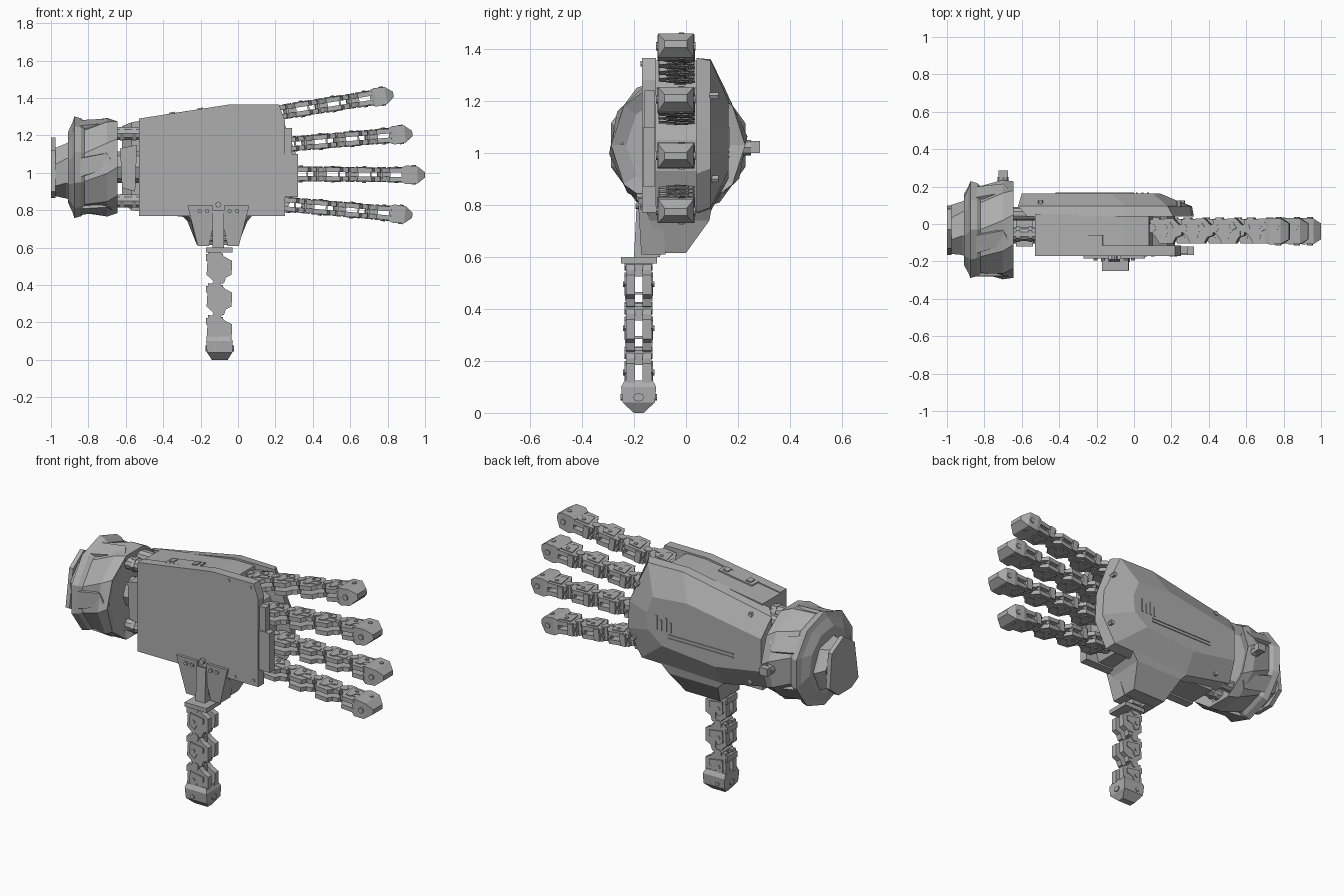
import bpy, bmesh
from math import cos, sin, pi, radians
from mathutils import Vector, Matrix

cube = bpy.data.objects.get("Cube")
if cube:
    bpy.data.objects.remove(cube, do_unlink=True)

GREY = (0.42, 0.42, 0.42, 1)
metal = bpy.data.materials.new("grey metal")
metal.use_nodes = True
metal.diffuse_color = GREY
metal.node_tree.nodes["Principled BSDF"].inputs["Base Color"].default_value = GREY


# ---- helpers: each adds a closed shape to a bmesh ----
def loft(bm, sections):
    rings = [[bm.verts.new(p) for p in s] for s in sections]
    n = len(rings[0])
    for a, b in zip(rings, rings[1:]):
        for i in range(n):
            j = (i + 1) % n
            bm.faces.new((a[i], a[j], b[j], b[i]))
    bm.faces.new(rings[0])
    bm.faces.new(rings[-1])


def place(p, q, d, axis):
    return {"x": (d, p, q), "y": (p, d, q), "z": (p, q, d)}[axis]


def prism(bm, pts, axis, lo, hi):
    loft(bm, [[place(p, q, d, axis) for p, q in pts] for d in (lo, hi)])


def box(bm, x0, x1, y0, y1, z0, z1):
    prism(bm, [(x0, y0), (x1, y0), (x1, y1), (x0, y1)], "z", z0, z1)


def rod(bm, p, q, r, axis, lo, hi, sides=10):
    ring = [(p + r * cos(2 * pi * i / sides), q + r * sin(2 * pi * i / sides))
            for i in range(sides)]
    prism(bm, ring, axis, lo, hi)


def finish(name, bm, matrix=None):
    if matrix:
        bmesh.ops.transform(bm, matrix=matrix, verts=bm.verts)
    bmesh.ops.recalc_face_normals(bm, faces=bm.faces)
    me = bpy.data.meshes.new(name)
    bm.to_mesh(me)
    bm.free()
    me.materials.append(metal)
    ob = bpy.data.objects.new(name, me)
    bpy.context.collection.objects.link(ob)
    return ob


# ---- palm front plate with stepped knuckle edge ----
bm = bmesh.new()
prism(bm, [(-.53, .77), (-.53, 1.29), (-.05, 1.365), (.22, 1.365), (.25, 1.28),
           (.25, .77)], "y", -.17, -.115)
box(bm, .24, .29, -.16, -.12, 1.1, 1.24)
box(bm, .24, .32, -.165, -.12, .87, 1.1)
finish("palm_plate", bm)

bm = bmesh.new()
for x, z in ((.2, 1.34), (.06, 1.345), (.22, .8), (.1, .79)):
    rod(bm, x, z, .009, "y", -.175, -.165, 6)
finish("palm_bolts", bm)

# ---- palm core between plate and shell ----
bm = bmesh.new()
prism(bm, [(-.53, .78), (-.53, 1.285), (-.05, 1.355), (.08, 1.355), (.1, 1.25),
           (.18, 1.2), (.22, 1.05), (.22, .93), (.16, .78)], "y", -.12, .05)
finish("palm_core", bm)

# ---- recessed-look access panel on the upper edge ----
bm = bmesh.new()
box(bm, -.11, .11, -.035, .035, 0, .008)
box(bm, -.09, -.06, -.02, .02, .008, .014)
box(bm, .06, .09, -.02, .02, .008, .014)
finish("edge_panel", bm, Matrix.Translation((-.275, -.095, 1.322)) @
       Matrix.Rotation(radians(-8.5), 4, "Y"))

# ---- faceted back-of-hand shell ----
rim = [(-.57, .8), (-.57, 1.27), (-.05, 1.365), (.21, 1.365), (.31, 1.1),
       (.32, .92), (.24, .77), (-.3, .765)]
edge = [(-.62, .84), (-.62, 1.25), (-.05, 1.36), (.18, 1.355), (.3, 1.1),
        (.31, .94), (.22, .79), (-.3, .775)]
top = [(-.6, .95), (-.6, 1.14), (-.12, 1.22), (.1, 1.2), (.14, 1.1),
       (.13, 1.0), (.04, .93), (-.3, .9)]
bm = bmesh.new()
loft(bm, [[(x, y, z) for x, z in ring]
          for y, ring in ((.04, rim), (.095, edge), (.163, top))])
finish("back_shell", bm)

bm = bmesh.new()
for z in (.98, 1.0):
    box(bm, -.42, .0, .16, .168, z, z + .008)
for i in range(4):
    box(bm, -.02 + i * .03, -.01 + i * .03, .16, .168, 1.02, 1.08 + .02 * (i % 2))
for x, z in ((.24, 1.22), (.26, .9), (-.5, .85), (-.5, 1.24)):
    rod(bm, x, z, .014, "y", .09, .125, 6)
finish("shell_details", bm)

# ---- wrist rods and joint block ----
bm = bmesh.new()
for z in (.85, 1.21):
    rod(bm, -.055, z, .036, "x", -.68, -.5)
    rod(bm, .055, z, .036, "x", -.68, -.5)
    for x in (-.63, -.565):
        rod(bm, -.055, z, .042, "x", x, x + .02, 6)
rod(bm, -.02, 1.03, .085, "x", -.68, -.5, 8)
prism(bm, [(-.62, .92), (-.55, .9), (-.54, 1.15), (-.63, 1.13)], "y", -.12, .08)
finish("wrist_rods", bm)


# ---- faceted forearm cuff ----
def ring(x, r, twist=0, sides=10, y=-.03, z=1.03, squash=1):
    return [(x, y + r * squash * cos(2 * pi * (i + twist) / sides),
             z + r * sin(2 * pi * (i + twist) / sides)) for i in range(sides)]


bm = bmesh.new()
loft(bm, [ring(-.67, .2), ring(-.645, .258, 0), ring(-.7, .268, .2),
          ring(-.82, .245, .5), ring(-.84, .262, .5), ring(-.875, .272, .5),
          ring(-.885, .24, .6), ring(-.91, .19, .8)])
finish("forearm_cuff", bm)

bm = bmesh.new()
loft(bm, [ring(-.88, .17, 0, 7, -.03, 1.01), ring(-.92, .15, 0, 7, -.03, 1.01),
          ring(-.975, .135, .2, 7, -.03, 1.01)])
prism(bm, [(-.165, .9), (-.13, 1.12), (-.03, 1.19), (.08, 1.13), (.1, .93),
           (.02, .865), (-.1, .865)], "x", -1, -.975)
finish("forearm_socket", bm)

# ---- raised armour wedges around the cuff ----
bm = bmesh.new()
for k in range(5):
    a = 2 * pi * k / 5 + .3
    R = Matrix.Translation((0, -.03, 1.03)) @ Matrix.Rotation(a, 4, "X")
    wedge = [(-.87, -.07), (-.84, .05), (-.7, .08), (-.66, .0)]
    loft(bm, [[R @ Vector((x, y * s, h)) for x, y in wedge]
              for h, s in ((.21, 1), (.25, .9))])
finish("cuff_armour", bm)

bm = bmesh.new()
rod(bm, -.7, 1.02, .03, "y", .19, .25, 8)
box(bm, -.725, -.675, .25, .285, 1.0, 1.045)
finish("cuff_connector", bm)

# ---- thumb mount ----
bm = bmesh.new()
loft(bm, [[(-.28, -.16, .8), (.07, -.16, .8), (.1, .1, .8), (-.33, .1, .8)],
          [(-.25, -.14, .74), (.04, -.14, .74), (.05, .09, .74), (-.27, .09, .74)],
          [(-.22, -.09, .615), (.0, -.09, .615), (.0, .0, .615), (-.22, .0, .615)]])
finish("thumb_housing", bm)

bm = bmesh.new()
for s in (-1, 1):
    flap = [(-.105 + s * a, z) for a, z in
            ((.03, .825), (.165, .825), (.11, .61), (.05, .61), (.03, .7))]
    loft(bm, [[(x, y0 + slope * (.825 - z), z) for x, z in flap]
              for y0, slope in ((-.185, .06), (-.1, .1))])
    for a in (.06, .1):
        rod(bm, -.105 + s * a, .795, .011, "y", -.195, -.18, 8)
finish("thumb_flaps", bm)

bm = bmesh.new()
prism(bm, [(-.19, .8), (-.2, .6), (-.1, .6), (-.09, .66), (-.13, .78)],
      "x", -.135, -.075)
rod(bm, -.15, .65, .018, "x", -.17, -.04)
rod(bm, -.105, .83, .016, "y", -.19, -.16, 8)
box(bm, -.17, -.03, -.25, -.112, .575, .6)
finish("thumb_hinge", bm)

# ---- jointed fingers: u runs along, v towards the back, w along the hinge ----
PITCH = .17
LINK = [(0, .06), (.125, .068), (.15, .04), (.178, .015), (.17, -.025),
        (.14, -.035), (.125, -.066), (.05, -.068), (.03, -.03), (.01, -.01)]
INSET = [(.04, .045), (.11, .048), (.13, .015), (.1, .0), (.085, -.04), (.055, -.04)]


def finger(name, origin, U, V, W, links, width=1):
    bm = bmesh.new()
    for k in range(links + 1):
        u = k * PITCH
        for s in (-1, 1):
            prism(bm, [(u + a, b) for a, b in LINK], "z", s * .011, s * .036)
            prism(bm, [(u + a, b) for a, b in INSET], "z", s * .034, s * .041)
            rod(bm, u + .085, .022, .011, "z", s * .04, s * .045, 8)
            box(bm, u + .09, u + .15, -.03, .0, s * .034, s * .039)
        # crossbars and hinge pin
        box(bm, u + .01, u + .055, -.02, .055, -.012, .012)
        box(bm, u + .115, u + .125, .04, .066, -.012, .012)
        rod(bm, u + .008, .015, .024, "z", -.04, .04)
        # stepped knuckle cover on the back
        box(bm, u + .015, u + .05, .055, .072, -.034, .034)
    # pointed fingertip cap
    u = links * PITCH
    loft(bm, [[(u + a, lo, -w), (u + a, hi, -w), (u + a + d, hi, w), (u + a + d, lo, w)]
              for a, lo, hi, w, d in ((.115, -.06, .066, .04, 0), (.14, -.072, .07, .05, 0),
                                      (.2, -.07, .066, .046, 0), (.24, -.045, .04, .014, 0))])
    rod(bm, u + .18, 0, .016, "y", -.078, .074, 8)
    rod(bm, u + .18, .02, .012, "z", -.052, .052, 8)
    U, V, W = Vector(U), Vector(V), Vector(W) * width
    m = Matrix((U, V, W)).transposed().to_4x4()
    finish(name, bm, Matrix.Translation(origin) @ m)


for name, x, z, deg in (("little_finger", .09, 1.302, 9), ("ring_finger", .185, 1.145, 5),
                        ("middle_finger", .25, .995, -.5), ("index_finger", .185, .838, -5)):
    c, s = cos(radians(deg)), sin(radians(deg))
    finger(name, (x, -.037, z), (c, 0, s), (0, 1, 0), (-s, 0, c), 3)
finger("thumb", (-.1, -.182, .58), (0, 0, -1), (-1, 0, 0), (0, 1, 0), 2, 1.35)
